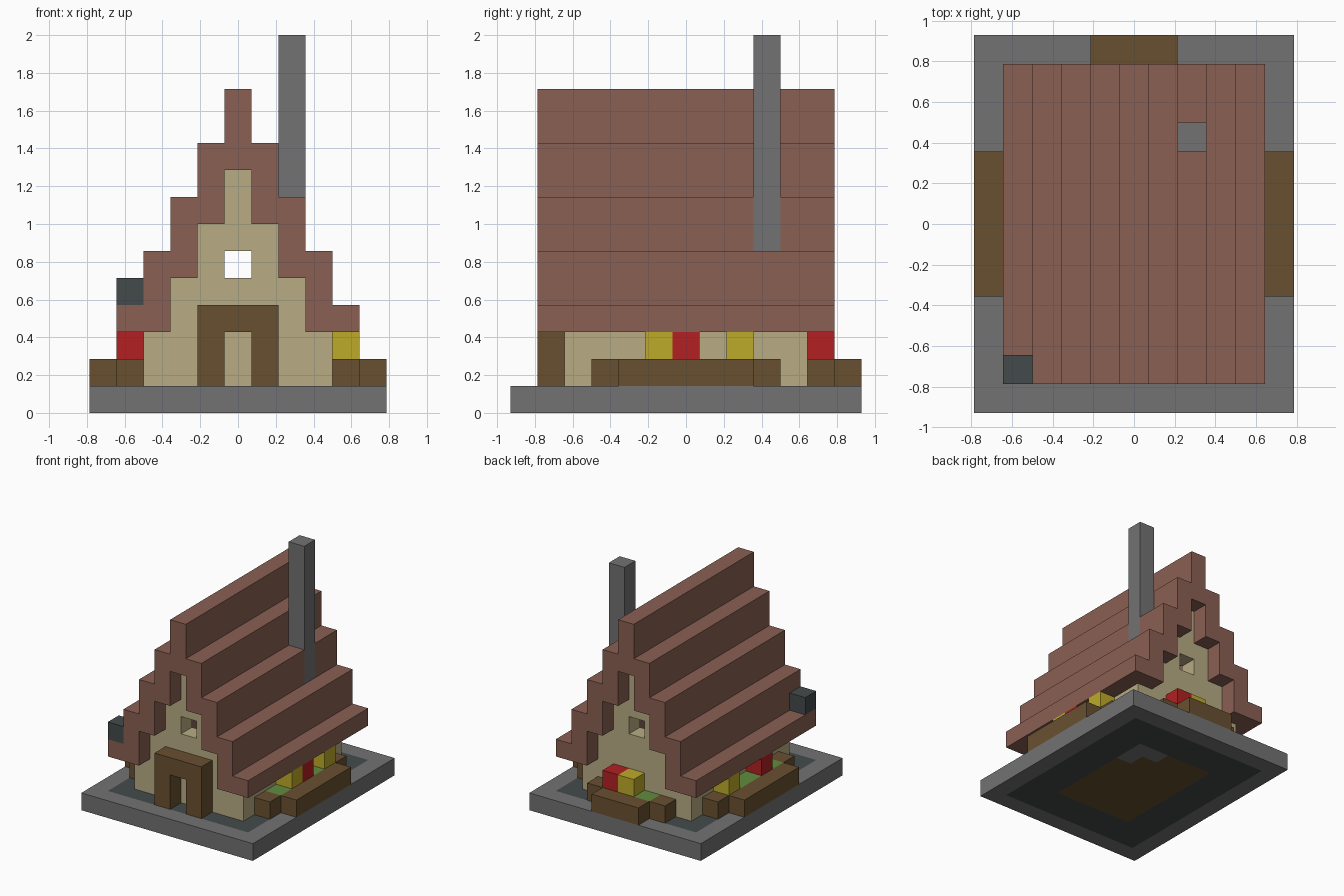
import bpy, bmesh
from mathutils import Vector

UNIT = 2 / 14  # one block; the model is fourteen blocks tall

cube = bpy.data.objects.get("Cube")
if cube:
    bpy.data.objects.remove(cube, do_unlink=True)


def material(name, r, g, b):
    """Flat material from display values."""
    linear = [(c / 255 / 12.92) if c < 11 else ((c / 255 + 0.055) / 1.055) ** 2.4
              for c in (r, g, b)] + [1]
    m = bpy.data.materials.new(name)
    m.use_nodes = True
    m.diffuse_color = linear
    bsdf = m.node_tree.nodes["Principled BSDF"]
    bsdf.inputs["Base Color"].default_value = linear
    bsdf.inputs["Roughness"].default_value = 0.9
    return m


stone = material("grey stone", 114, 114, 114)
slate = material("dark slate", 68, 74, 75)
wood = material("brown wood", 105, 80, 48)
plaster = material("beige plaster", 184, 172, 132)
tiles = material("roof tiles", 138, 96, 83)
grass = material("green grass", 96, 140, 60)
red = material("red petals", 178, 32, 34)
yellow = material("yellow petals", 190, 170, 42)


def block(xs, ys, zs):
    """Set of cells in a box; each range is inclusive, a number is one cell."""
    spans = [(s, s) if isinstance(s, int) else s for s in (xs, ys, zs)]
    rx, ry, rz = (range(a, b + 1) for a, b in spans)
    return {(x, y, z) for x in rx for y in ry for z in rz}


def build(name, cells, mat):
    """Make a clean closed shell around a set of cells."""
    bm = bmesh.new()
    verts = {}

    def corner(p):
        key = tuple(round(2 * c) for c in p)
        if key not in verts:
            verts[key] = bm.verts.new(p * UNIT)
        return verts[key]

    for cell in sorted(cells):
        centre = Vector(cell) + Vector((0, 0, 0.5))
        for axis in range(3):
            for sign in (-1, 1):
                n = Vector((0, 0, 0))
                n[axis] = sign
                if tuple(int(c + d) for c, d in zip(cell, n)) in cells:
                    continue
                u = Vector((0, 0, 0))
                u[(axis + 1) % 3] = 0.5
                v = n.cross(u)
                mid = centre + n / 2
                bm.faces.new([corner(mid + o) for o in (-u - v, u - v, u + v, v - u)])
    bmesh.ops.dissolve_limit(bm, angle_limit=0.01, verts=bm.verts[:], edges=bm.edges[:])
    mesh = bpy.data.meshes.new(name)
    bm.to_mesh(mesh)
    bm.free()
    mesh.materials.append(mat)
    obj = bpy.data.objects.new(name, mesh)
    bpy.context.collection.objects.link(obj)


# Ground slab: stone rim, slate path, wooden floor and stone hearth
slab = block((-5, 5), (-6, 6), 0)
yard = block((-4, 4), (-5, 5), 0)
room = block((-2, 2), (-3, 3), 0)
hearth = block((1, 2), 3, 0) | block(2, 2, 0)
build("base_rim", slab - yard, stone)
build("yard_path", yard - room, slate)
build("floor", room - hearth, wood)
build("hearth", hearth, stone)

# Chimney rising through the roof
chimney = block(2, 3, (1, 13))
build("chimney", chimney, stone)

# Stepped roof and the gable walls under it
roof, walls = set(), set()
for x in range(-4, 5):
    top = 12 - 2 * abs(x)
    bottom = max(top - 3, 3)
    roof |= block(x, (-5, 5), (bottom, top - 1))
    if abs(x) < 4:
        for y in (-4, 4):
            walls |= block(x, y, (1, bottom - 1))
for x in (-3, 3):
    walls |= block(x, (-4, 4), (1, 2))
window = block(0, (-4, 4), 5)
build("roof", roof - chimney, tiles)
build("walls", walls - window, plaster)

# Door frame and the lamp on the eaves
build("door_frame", block((-1, 1), -5, (1, 3)) - block(0, -5, (1, 2)), wood)
build("eaves_lamp", block(-4, -5, 4), slate)

# Planters on both sides and at the back
for name, s in (("left", 1), ("right", -1)):
    box = block(5 * s, (-2, 2), 1) | block(4 * s, -3, 1) | block(4 * s, 3, 1)
    build(name + "_planter", box, wood)
    build(name + "_planter_grass", block(4 * s, (-2, 2), 1), grass)
build("back_planter", block((-1, 1), 6, 1) | block(-2, 5, 1) | block(2, 5, 1), wood)
build("back_planter_grass", block((-1, 1), 5, 1), grass)

# Flowers
flowers = [("left_front", 4, -1, yellow), ("left_middle", 4, 0, red),
           ("left_back", 4, 2, yellow), ("right_front", -4, -1, red),
           ("right_back", -4, 2, yellow), ("back_left", 1, 5, red),
           ("back_middle", 0, 5, yellow)]
for name, x, y, mat in flowers:
    build(name + "_flower", block(x, y, 2), mat)
